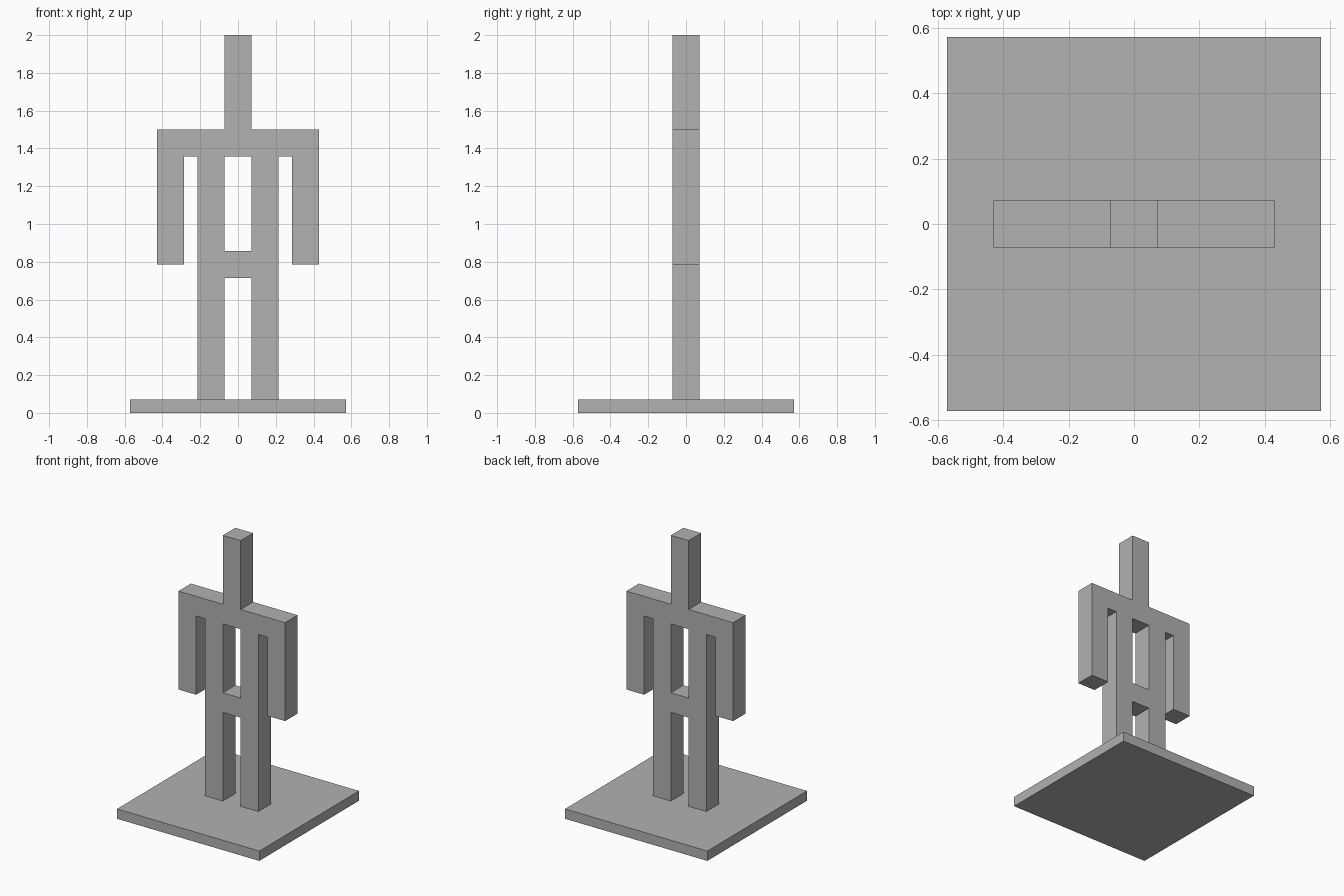
import bpy
import bmesh
from mathutils import Matrix, Vector

cube = bpy.data.objects.get("Cube")
if cube:
    bpy.data.objects.remove(cube, do_unlink=True)

U = 2 / 28  # grid module: the figure is 28 modules tall

# Single plain grey
grey = bpy.data.materials.new("plain grey")
grey.use_nodes = True
grey.diffuse_color = (0.445, 0.445, 0.445, 1)
grey.node_tree.nodes["Principled BSDF"].inputs["Base Color"].default_value = grey.diffuse_color


def box(name, x, z, half_depth=1):
    """Box spanning the x and z ranges, in modules, centred on y."""
    size = Vector((x[1] - x[0], 2 * half_depth, z[1] - z[0])) * U
    centre = Vector((sum(x) / 2, 0, sum(z) / 2)) * U
    bm = bmesh.new()
    bmesh.ops.create_cube(bm, size=1, matrix=Matrix.Translation(centre) @ Matrix.Diagonal(size).to_4x4())
    mesh = bpy.data.meshes.new(name)
    bm.to_mesh(mesh)
    bm.free()
    mesh.materials.append(grey)
    obj = bpy.data.objects.new(name, mesh)
    bpy.context.collection.objects.link(obj)
    return obj


# Base and central parts
box("base_plate", (-8, 8), (0, 1), half_depth=8)
box("hip_bar", (-1, 1), (10, 12))
box("shoulder_bar", (-6, 6), (19, 21))
box("head_post", (-1, 1), (21, 28))

# Mirrored limbs
for side, s in (("left", 1), ("right", -1)):
    box(side + "_leg", sorted((s, 3 * s)), (1, 19))
    box(side + "_arm", sorted((4 * s, 6 * s)), (11, 19))
